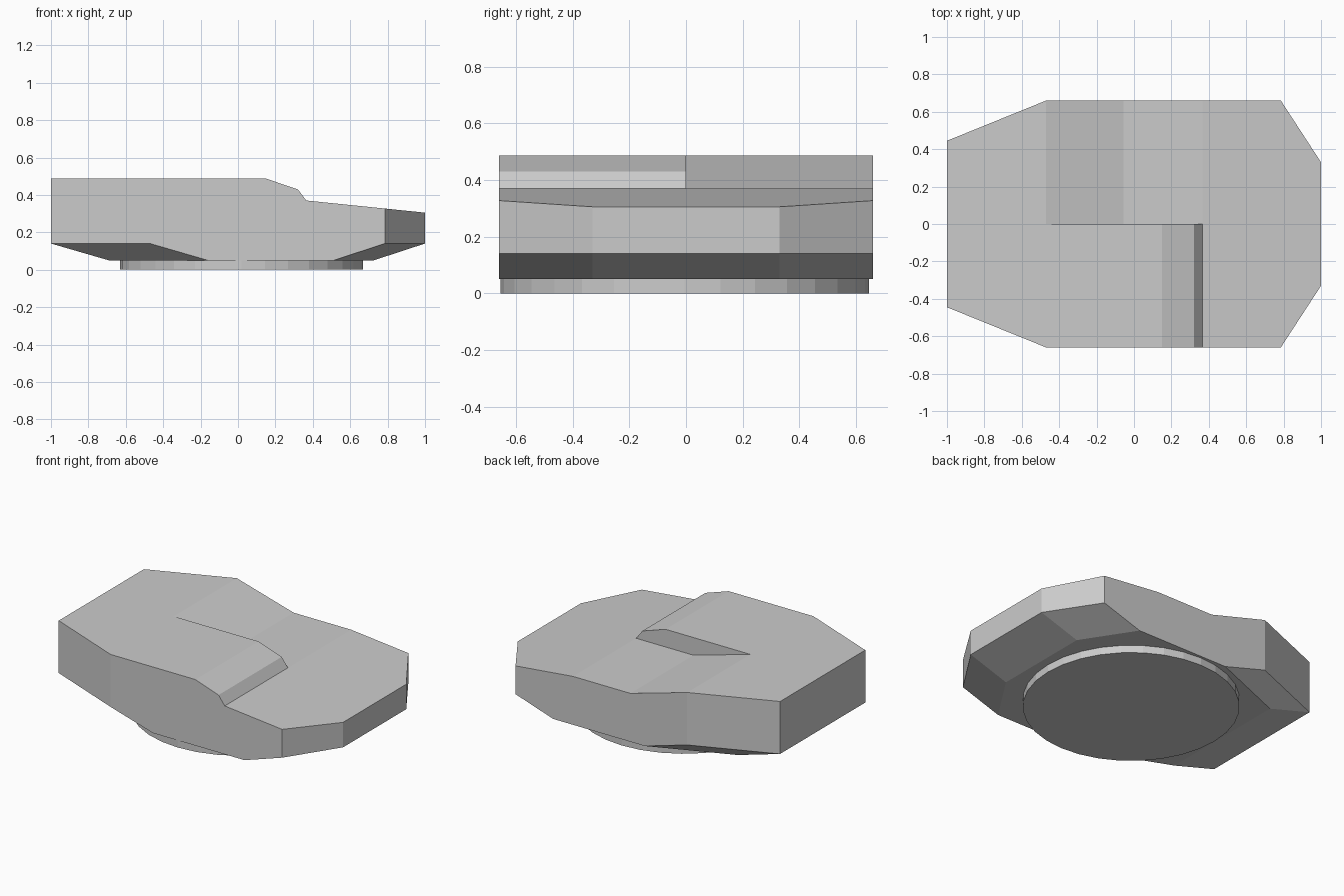
import bpy
import bmesh

cube = bpy.data.objects.get("Cube")
if cube:
    bpy.data.objects.remove(cube)

grey = bpy.data.materials.new("plain grey")
grey.use_nodes = True
COLOUR = (0.6, 0.6, 0.6, 1)
grey.diffuse_color = COLOUR
grey.node_tree.nodes["Principled BSDF"].inputs["Base Color"].default_value = COLOUR

TOP, BELT, FLOOR = 0.487, 0.14, 0.05


def make_object(name, bm):
    bmesh.ops.recalc_face_normals(bm, faces=bm.faces)
    mesh = bpy.data.meshes.new(name)
    bm.to_mesh(mesh)
    bm.free()
    mesh.materials.append(grey)
    obj = bpy.data.objects.new(name, mesh)
    bpy.context.collection.objects.link(obj)
    return obj


def prism(name, profile, y0, y1):
    """Extrude an x-z profile along y."""
    bm = bmesh.new()
    face = bm.faces.new([bm.verts.new((x, y0, z)) for x, z in profile])
    side = bmesh.ops.extrude_face_region(bm, geom=[face])["geom"]
    verts = [v for v in side if isinstance(v, bmesh.types.BMVert)]
    bmesh.ops.translate(bm, verts=verts, vec=(0, y1 - y0, 0))
    return make_object(name, bm)


# Turret body: mirrored plan corners, with the ends tucked in underneath
corners = [(-1, 0.445, 0.31), (-0.47, 0.66, 0.31),
           (0.785, 0.66, -0.275), (1, 0.33, -0.275)]
bm = bmesh.new()
for x, y, tuck in corners:
    for side in (-1, 1):
        bm.verts.new((x, side * y, TOP))
        bm.verts.new((x, side * y, BELT))
        bm.verts.new((x + tuck, side * y, FLOOR))
bmesh.ops.convex_hull(bm, input=bm.verts)
bmesh.ops.dissolve_limit(bm, angle_limit=0.01, verts=bm.verts, edges=bm.edges)
body = make_object("turret_body", bm)

# Stepped roof: sloping nose across the full width, lower deck on the back half
nose_cutter = prism("nose_cutter", [(0, 0.537), (0.32, 0.43), (0.365, 0.37),
                                    (1.1, 0.295), (1.1, 0.7), (0, 0.7)], -1, 1)
deck_cutter = prism("deck_cutter", [(-0.67, 0.543), (-0.055, 0.37), (0.365, 0.37),
                                    (0.6, 0.37), (0.6, 0.7), (-0.67, 0.7)], 0, 1)
cutters = (nose_cutter, deck_cutter)
for cutter in cutters:
    cutter.hide_render = True
    mod = body.modifiers.new(cutter.name, "BOOLEAN")
    mod.operation = "DIFFERENCE"
    mod.solver = "EXACT"
    mod.object = cutter
depsgraph = bpy.context.evaluated_depsgraph_get()
cut_mesh = bpy.data.meshes.new_from_object(body.evaluated_get(depsgraph))
body.modifiers.clear()
body.data = cut_mesh
for cutter in cutters:
    bpy.data.objects.remove(cutter)

# Turret ring underneath
bm = bmesh.new()
bmesh.ops.create_cone(bm, cap_ends=True, segments=32,
                      radius1=0.65, radius2=0.65, depth=FLOOR)
bmesh.ops.translate(bm, verts=bm.verts, vec=(0.018, -0.005, FLOOR / 2))
make_object("turret_ring", bm)
